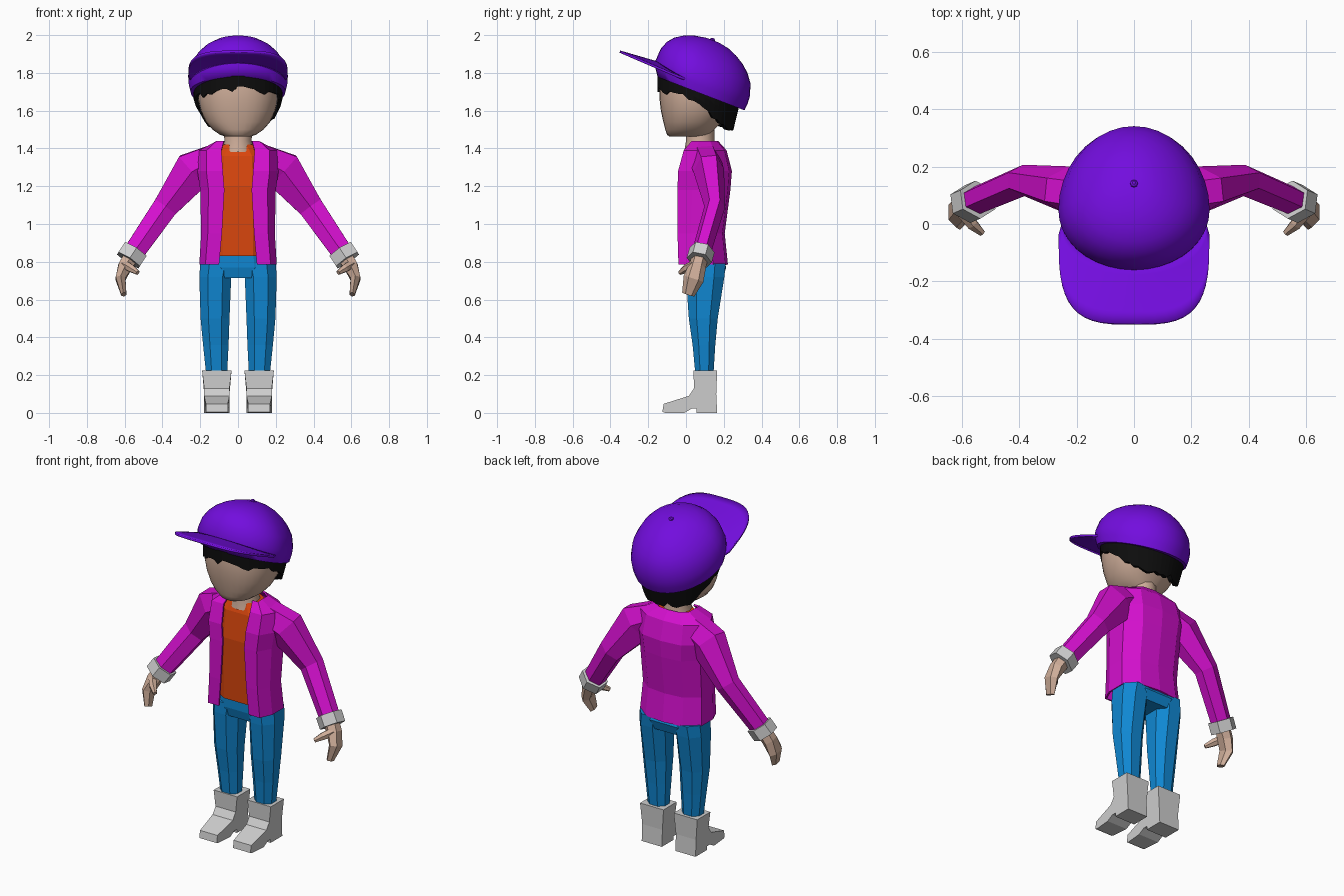
import bpy, bmesh, math, random
from mathutils import Vector

if "Cube" in bpy.data.objects:
    bpy.data.objects.remove(bpy.data.objects["Cube"])

random.seed(4)


def material(name, r, g, b):
    m = bpy.data.materials.new(name)
    m.diffuse_color = (r, g, b, 1)
    m.use_nodes = True
    m.node_tree.nodes["Principled BSDF"].inputs["Base Color"].default_value = m.diffuse_color
    return m


MAGENTA = material("magenta", 0.66, 0.005, 0.62)
ORANGE = material("orange", 0.70, 0.062, 0.004)
BLUE = material("blue", 0.005, 0.245, 0.65)
PURPLE = material("purple", 0.17, 0.004, 0.73)
GREY = material("light grey", 0.62, 0.62, 0.62)
SKIN = material("skin", 0.62, 0.42, 0.32)
BLACK = material("black", 0.004, 0.004, 0.004)


def loft(name, rings, mat, closed=True, caps=True, smooth=0, thick=0, offset=-1):
    """Skin a list of equal-length point rings."""
    bm = bmesh.new()
    rows = [[bm.verts.new(p) for p in ring] for ring in rings]
    n = len(rows[0])
    for a, b in zip(rows, rows[1:]):
        for i in range(n if closed else n - 1):
            j = (i + 1) % n
            bm.faces.new((a[i], a[j], b[j], b[i]))
    if caps:
        bm.faces.new(rows[0])
        bm.faces.new(rows[-1])
    bmesh.ops.recalc_face_normals(bm, faces=bm.faces)
    me = bpy.data.meshes.new(name)
    bm.to_mesh(me)
    bm.free()
    me.materials.append(mat)
    ob = bpy.data.objects.new(name, me)
    bpy.context.collection.objects.link(ob)
    if thick:
        s = ob.modifiers.new("thickness", "SOLIDIFY")
        s.thickness = thick
        s.offset = offset
    if smooth:
        bpy.ops.object.select_all(action="DESELECT")
        ob.select_set(True)
        bpy.context.view_layer.objects.active = ob
        bpy.ops.object.shade_smooth_by_angle(angle=math.radians(smooth))
    return ob


def egg(yf, yb, hw, z, n=32, mid=0.5, power=1.0):
    """Oval ring, widest at fraction mid between front and back."""
    c = yf + (yb - yf) * mid
    pts = []
    for i in range(n):
        a = 2 * math.pi * i / n
        s, k = math.sin(a), math.cos(a)
        y = math.copysign(abs(k) ** power, k)
        x = math.copysign(abs(s) ** power, s)
        pts.append(Vector((hw * x, c + y * ((yb - c) if k > 0 else (c - yf)), z)))
    return pts


def octagon(x0, x1, yf, yb, z):
    """Rectangle with cut corners."""
    cx, cy = (x1 - x0) * 0.27, (yb - yf) * 0.27
    return [(x0 + cx, yf, z), (x1 - cx, yf, z), (x1, yf + cy, z), (x1, yb - cy, z),
            (x1 - cx, yb, z), (x0 + cx, yb, z), (x0, yb - cy, z), (x0, yf + cy, z)]


def tube(name, path, mat, side, n=6):
    """Limb along path entries (x, y, z, half height, half depth), mirrored by side."""
    pts = [Vector(p[:3]) for p in path]
    rings = []
    for i, p in enumerate(pts):
        d = (pts[min(i + 1, len(pts) - 1)] - pts[max(i - 1, 0)]).normalized()
        v = Vector((0, 1, 0))
        v = (v - d * v.dot(d)).normalized()
        u = d.cross(v)
        ring = []
        for k in range(n):
            a = 2 * math.pi * k / n
            q = p + v * math.cos(a) * path[i][4] + u * math.sin(a) * path[i][3] / 0.87
            ring.append((q.x * side, q.y, q.z))
        rings.append(ring)
    return loft(name, rings, mat)


# Head and neck
head = [(1.462, -.085, .12, .065), (1.472, -.10, .13, .095), (1.50, -.11, .15, .135),
        (1.54, -.12, .19, .17), (1.60, -.133, .23, .198), (1.66, -.14, .25, .212),
        (1.73, -.142, .265, .216), (1.80, -.13, .25, .205), (1.88, -.07, .18, .14)]
loft("head", [egg(f, b, w, z, power=.9) for z, f, b, w in head], SKIN, smooth=60)
loft("neck", [egg(-.01, .16, .09, 1.38, 12), egg(0, .15, .072, 1.44, 12),
              egg(0, .15, .075, 1.5, 12)], SKIN, smooth=40)

# Hair shell with a ragged lower edge
N = 48
base = egg(-.152, .29, .235, 0, N)
low = []
for p in base:
    t = min(max((p.y - .05) / .16, 0), 1)
    front = 1.715 - 0.9 * p.x * p.x
    low.append(front * (1 - t) + 1.51 * t + random.uniform(-.018, .018))
hair = []
for k in range(6):
    ring = []
    for p, zl in zip(base, low):
        z = (1.79 - .3 * p.y) * (1 - k / 5) + zl * k / 5
        s = 1 - 1.1 * max(0, 1.66 - z)
        ring.append((p.x * s, .07 + (p.y - .07) * s, z))
    hair.append(ring)
loft("hair", hair, BLACK, caps=False, thick=.03)

# Cap crown, tilted backwards
TILT = math.radians(21)


def tilted(p):
    c, s = math.cos(TILT), math.sin(TILT)
    return (p.x, .08 + c * p.y + s * p.z, 1.69 - s * p.y + c * p.z)


crown = [(0, -.247, .246, .252), (.04, -.275, .249, .262), (.08, -.288, .246, .264),
         (.144, -.285, .225, .246), (.19, -.268, .19, .214), (.225, -.24, .15, .178),
         (.255, -.195, .10, .132), (.275, -.14, .05, .085), (.286, -.08, -.005, .04)]
loft("cap_crown", [[tilted(p) for p in egg(f, b, w, v, 36, .42)]
                   for v, f, b, w in crown], PURPLE, smooth=60)
loft("cap_button", [[tilted(p) for p in egg(-.045 - r, -.045 + r, r, v, 8)]
                    for v, r in ((.28, .014), (.292, .013), (.297, .006))], PURPLE)

# Cap visor, arched near the crown
visor = []
for k in range(6):
    t = k / 5
    row = []
    for i in range(25):
        a = math.pi * (i / 24 - .5)
        s, c = math.sin(a), max(math.cos(a), 0)
        x_out = .263 * math.copysign(abs(s) ** .6, s)
        x = .25 * s * (1 - t) + x_out * t
        y = (.0 - .135 * c) * (1 - t) + (-.04 - .31 * c ** .6) * t
        z = 1.762 - .43 * y + .03 * (1 - (x / .265) ** 2) * (1 - t)
        row.append((x, y, z))
    visor.append(row)
loft("cap_visor", visor, PURPLE, closed=False, caps=False, smooth=50, thick=.012, offset=0)

# Jacket body, open at the front: height, half gap, half width, front, back
jacket = [(.785, .10, .205, -.04, .222), (.95, .085, .195, -.045, .205),
          (1.18, .072, .2, -.045, .235), (1.28, .08, .215, -.042, .243),
          (1.39, .088, .205, -.012, .215), (1.44, .075, .11, .03, .17)]
rings = []
for z, g, w, f, b in jacket:
    d = b - f
    half = [(g, f), ((g + w) / 2 + .02, f), (w, f + .28 * d), (w, b - .3 * d), (w * .6, b - .05 * d)]
    rings.append([(x, y, z) for x, y in half] + [(0, b, z)]
                 + [(-x, y, z) for x, y in reversed(half)])
loft("jacket_body", rings, MAGENTA, closed=False, caps=False, thick=.01)

# Shirt
shirt = [(.83, .17, -.02, .18), (1.2, .17, -.028, .2), (1.36, .16, -.008, .18), (1.42, .10, .015, .155)]
loft("shirt", [octagon(-w, w, f, b, z) for z, w, f, b in shirt], ORANGE)

# Trouser hips
hips = [(.715, .15, .012, .195), (.77, .192, -.003, .213), (.86, .17, -.005, .18)]
loft("hips", [octagon(-w, w, f, b, z) for z, w, f, b in hips], BLUE)

# Boot side outline (y, z)
boot = [(.165, 0), (.16, .1), (.165, .225), (.04, .225), (.042, .13), (.015, .09),
        (-.118, .048), (-.125, .005), (-.11, 0), (-.01, 0), (.03, .022), (.055, .022), (.055, 0)]

for side, tag in ((1, "left"), (-1, "right")):
    # Sleeve, cuff and hand
    tube(tag + "_sleeve", [(.13, .10, 1.34, .08, .085), (.235, .12, 1.285, .105, .082),
                           (.385, .152, 1.09, .066, .055), (.555, .08, .845, .055, .05)], MAGENTA, side)
    tube(tag + "_cuff", [(.545, .085, .862, .068, .068), (.58, .07, .808, .068, .068)], GREY, side)
    tube(tag + "_hand", [(.565, .076, .83, .04, .042), (.598, .06, .775, .037, .046),
                         (.622, .04, .71, .026, .055), (.605, .012, .627, .014, .034)], SKIN, side)
    tube(tag + "_thumb", [(.60, .045, .785, .022, .025), (.565, .0, .765, .02, .022),
                          (.53, -.032, .742, .011, .012)], SKIN, side)
    # Trouser leg
    leg = [(.79, .02, .20, 0, .21), (.72, .036, .205, 0, .203), (.5, .045, .198, .015, .168),
           (.36, .05, .185, .035, .155), (.2, .058, .168, .05, .145)]
    loft(tag + "_leg", [[(x * side, y, zz) for x, y, zz in octagon(a, b, f, k, z)]
                        for z, a, b, f, k in leg], BLUE)
    # Boot, flared at the top and narrowed at the toe
    sides = []
    for x_mid, sgn in ((.112, -1), (.112, 1)):
        sides.append([(side * (x_mid + sgn * (.078 if z > .2 else .058 if y < -.05 else .067)), y, z)
                      for y, z in boot])
    loft(tag + "_boot", sides, GREY)
